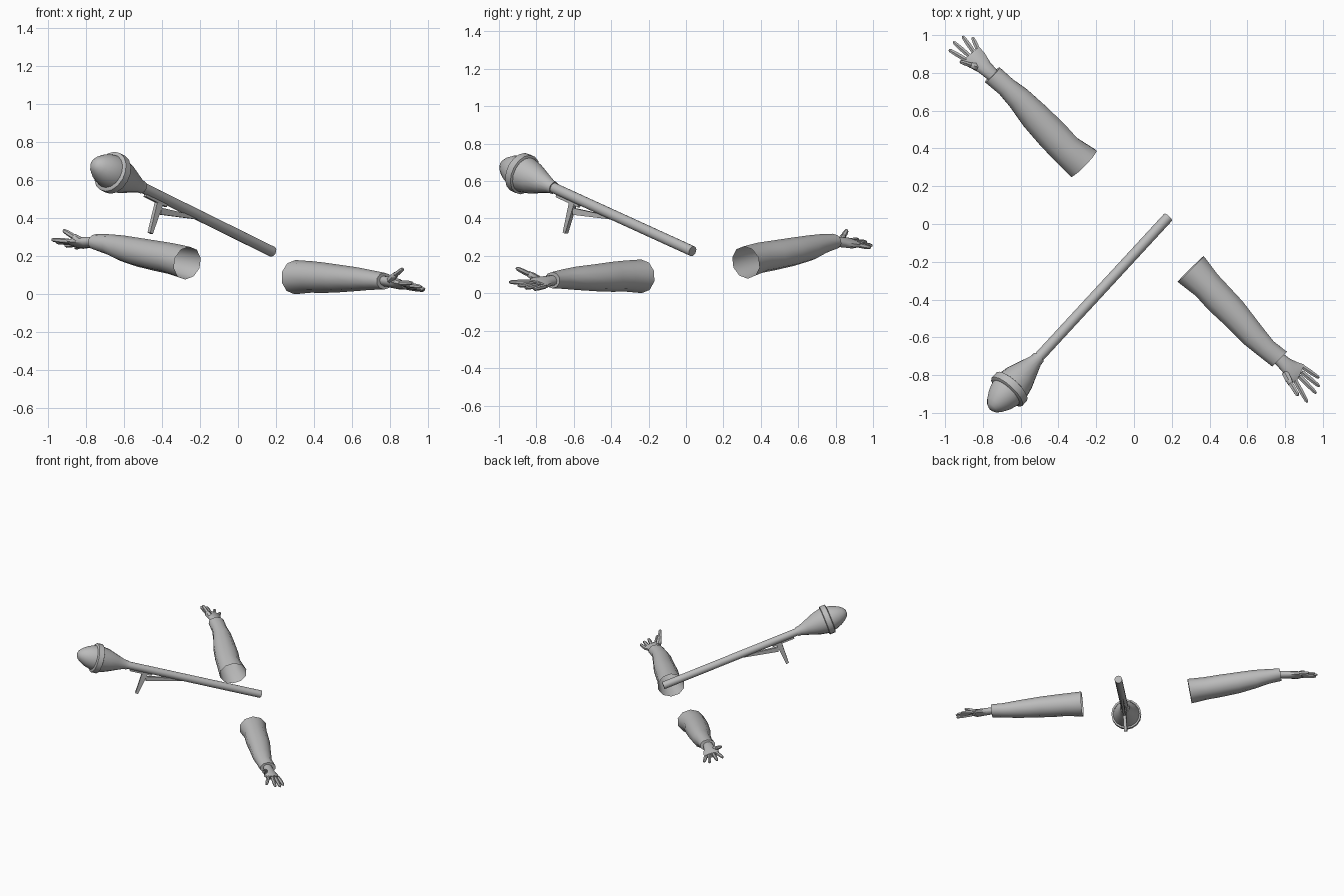
import bpy, bmesh
from math import sin, cos, pi, radians
from mathutils import Vector

cube = bpy.data.objects.get("Cube")
if cube:
    bpy.data.objects.remove(cube, do_unlink=True)

grey = bpy.data.materials.new("neutral grey")
grey.use_nodes = True
grey.diffuse_color = (0.5, 0.5, 0.5, 1)
grey.node_tree.nodes["Principled BSDF"].inputs["Base Color"].default_value = (0.5, 0.5, 0.5, 1)


def loft(name, sections, sides=10, side=None, open_start=False, turn=0.0):
    """Skin elliptical sections (centre, half width, half height) along a path."""
    axis = (sections[-1][0] - sections[0][0]).normalized()
    side = (side or axis.cross(Vector((0, 0, 1)))).normalized()
    up = side.cross(axis).normalized()
    bm = bmesh.new()
    rings = []
    for centre, w, h in sections:
        angles = [2 * pi * i / sides + turn for i in range(sides)]
        rings.append([bm.verts.new(centre + side * (w * sin(a)) + up * (h * cos(a)))
                      for a in angles])
    for a, b in zip(rings, rings[1:]):
        for i in range(sides):
            j = (i + 1) % sides
            bm.faces.new((a[i], a[j], b[j], b[i]))
    if not open_start:
        bm.faces.new(rings[0])
    bm.faces.new(rings[-1])
    bmesh.ops.recalc_face_normals(bm, faces=bm.faces)
    mesh = bpy.data.meshes.new(name)
    bm.to_mesh(mesh)
    bm.free()
    mesh.materials.append(grey)
    obj = bpy.data.objects.new(name, mesh)
    bpy.context.collection.objects.link(obj)
    bpy.ops.object.select_all(action='DESELECT')
    obj.select_set(True)
    bpy.context.view_layer.objects.active = obj
    bpy.ops.object.shade_smooth_by_angle(angle=radians(48))
    return obj


def finger(name, base, tip, r):
    base, tip = Vector(base), Vector(tip)
    loft(name, [(base, r, r), (base.lerp(tip, 0.5), r, r),
                (base.lerp(tip, 0.9), r * 0.8, r * 0.8), (tip, r * 0.4, r * 0.4)], sides=6)


def arm(label, sleeve, palm, knuckles, tips, thumb):
    # Sleeve, open at the elbow
    path = [(Vector(p), w, h) for p, w, h in sleeve]
    loft(label + "_sleeve", path, open_start=True)
    # Palm, rolled to follow the row of knuckles
    row = [Vector(k) for k in knuckles]
    wrist = path[-1][0]
    knuckle_mid = (row[0] + row[-1]) / 2
    palm = Vector(palm)
    across = row[-1] - row[0]
    inner = wrist.lerp(path[-2][0], 0.3)
    loft(label + "_palm", [(inner, .034, .026), (wrist, .036, .027),
                           (wrist.lerp(palm, 0.5), .042, .028), (palm, .06, .027),
                           (knuckle_mid, .058, .018)], side=across)
    # Fingers and thumb
    for i, (k, t) in enumerate(zip(row, tips)):
        finger(f"{label}_finger_{i + 1}", k.lerp(palm, 0.15), t, .0135)
    finger(label + "_thumb_base", thumb[0], thumb[1], .02)
    finger(label + "_thumb_tip", Vector(thumb[1]).lerp(Vector(thumb[0]), 0.25), thumb[2], .014)


arm("right_arm",
    [((-.267, .32, .165), .102, .088), ((-.36, .395, .19), .088, .082),
     ((-.43, .47, .203), .09, .08), ((-.525, .57, .222), .083, .076),
     ((-.61, .665, .243), .068, .068), ((-.675, .725, .262), .056, .055),
     ((-.75, .79, .277), .058, .042)],
    (-.835, .87, .27),
    [(-.90, .87, .282), (-.88, .895, .275), (-.852, .92, .265), (-.825, .935, .255)],
    [(-.98, .922, .288), (-.957, .965, .275), (-.908, .995, .255), (-.855, .988, .245)],
    [(-.82, .83, .275), (-.87, .842, .308), (-.92, .86, .338)])

arm("left_arm",
    [((.30, -.238, .091), .102, .09), ((.386, -.325, .092), .085, .083),
     ((.45, -.395, .088), .086, .08), ((.52, -.465, .084), .082, .074),
     ((.63, -.59, .08), .07, .062), ((.70, -.66, .076), .058, .052),
     ((.77, -.715, .07), .058, .044)],
    (.845, -.785, .055),
    [(.855, -.837, .06), (.88, -.81, .052), (.895, -.783, .042), (.898, -.748, .034)],
    [(.918, -.945, .06), (.965, -.897, .04), (.982, -.86, .028), (.98, -.815, .022)],
    [(.80, -.79, .075), (.832, -.85, .108), (.868, -.908, .135)])

# Launcher axis, from the tail of the tube to the neck of the head
tail, neck = Vector((.18, .035, .225)), Vector((-.508, -.71, .565))
along = (neck - tail).normalized()


def turned(name, profile):
    loft(name, [(neck + along * t, r, r) for t, r in profile], sides=16)


turned("launch_tube", [(-(neck - tail).length, .028), (.02, .028)])
turned("warhead_cone", [(-.005, .034), (.02, .036), (.08, .058), (.15, .084), (.225, .1)])
turned("warhead_ring", [(.212, .1), (.216, .11), (.256, .11), (.262, .1)])
turned("warhead_nose", [(.255, .092), (.28, .088), (.32, .074), (.355, .054),
                        (.378, .034), (.388, .015)])


# Folding sight, trigger lever and mounting rail under the tube
def bar(name, start, end, w, h_start, h_end):
    k = 2 ** 0.5
    loft(name, [(Vector(start), w * k, h_start * k), (Vector(end), w * k, h_end * k)],
         sides=4, turn=pi / 4)


bar("sight_leg", (-.41, -.60, .50), (-.462, -.645, .322), .011, .022, .01)
bar("trigger_lever", (-.41, -.60, .438), (-.21, -.39, .402), .009, .018, .008)
drop = Vector((0, 0, -.034))
bar("mounting_rail", neck - along * .03 + drop, neck - along * .2 + drop, .009, .008, .008)
